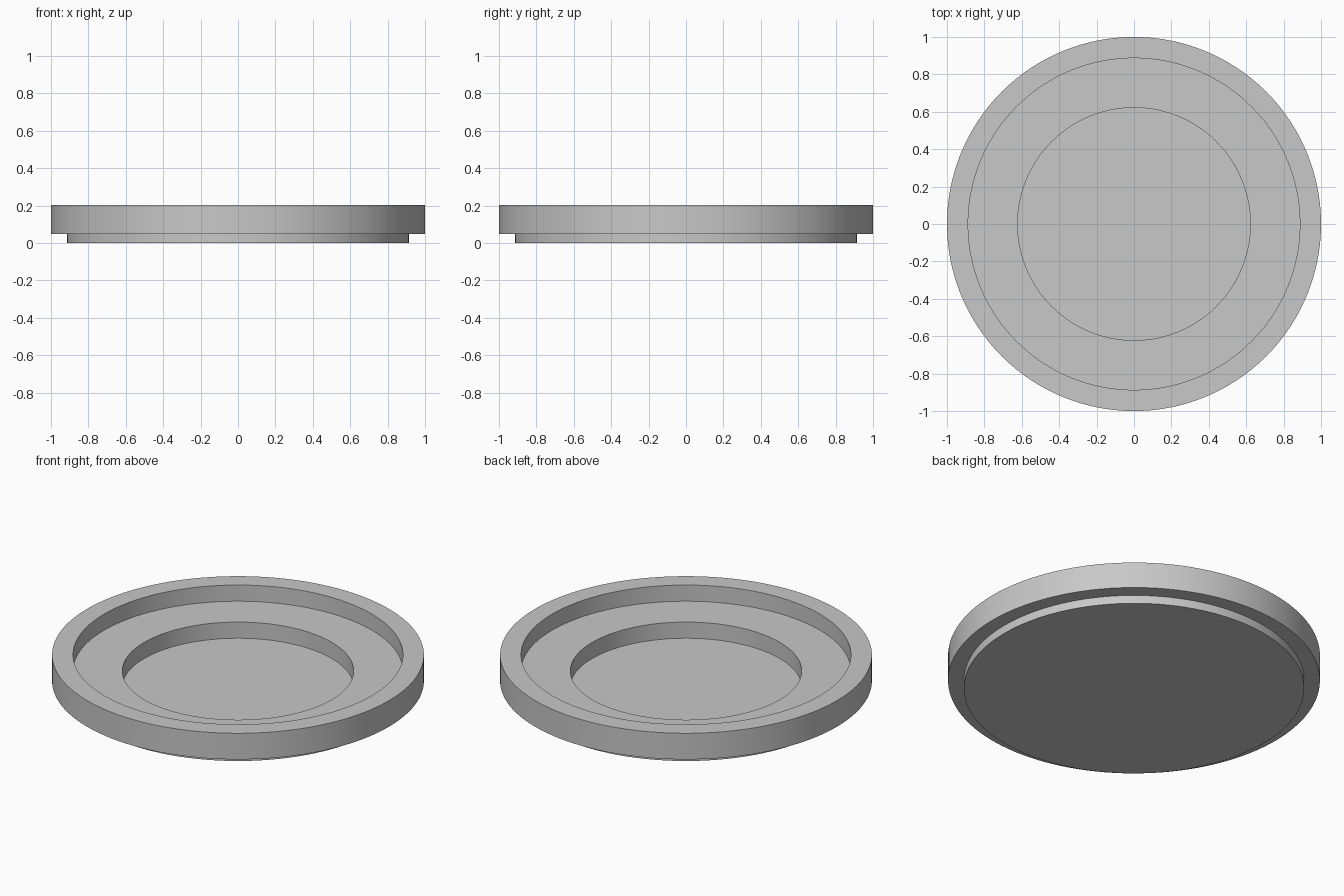
import bpy, bmesh, math

if "Cube" in bpy.data.objects:
    bpy.data.objects.remove(bpy.data.objects["Cube"])

SEGMENTS = 128

# Single flat grey
grey = bpy.data.materials.new("light_grey")
grey.diffuse_color = (0.58, 0.58, 0.58, 1.0)
grey.use_nodes = True
grey.node_tree.nodes["Principled BSDF"].inputs["Base Color"].default_value = grey.diffuse_color

# Half-section (radius, height) from bottom centre, round the rim, to the recess floor
profile = [
    (0.0, 0.0), (0.915, 0.0),        # underside
    (0.915, 0.049), (1.0, 0.049),    # foot step
    (1.0, 0.204), (0.887, 0.204),    # outer wall and rim
    (0.887, 0.108), (0.622, 0.108),  # upper recess and ledge
    (0.622, 0.012), (0.0, 0.012),    # lower recess and floor
]


def lathe(name, points, material):
    """Revolve a closed half-section around z, with ngon caps on the axis."""
    bm = bmesh.new()
    rings = []
    for r, z in points:
        if r > 0:
            rings.append([bm.verts.new((r * math.cos(a), r * math.sin(a), z))
                          for a in (2 * math.pi * i / SEGMENTS for i in range(SEGMENTS))])
    for lower, upper in zip(rings, rings[1:]):
        for i in range(SEGMENTS):
            j = (i + 1) % SEGMENTS
            bm.faces.new((lower[i], lower[j], upper[j], upper[i]))
    bm.faces.new(rings[0][::-1])
    bm.faces.new(rings[-1])
    bmesh.ops.recalc_face_normals(bm, faces=bm.faces)
    mesh = bpy.data.meshes.new(name)
    bm.to_mesh(mesh)
    bm.free()
    mesh.materials.append(material)
    obj = bpy.data.objects.new(name, mesh)
    bpy.context.collection.objects.link(obj)
    return obj


# Stepped round dish
dish = lathe("stepped_dish", profile, grey)
bpy.context.view_layer.objects.active = dish
dish.select_set(True)
bpy.ops.object.shade_smooth_by_angle(angle=math.radians(30))
